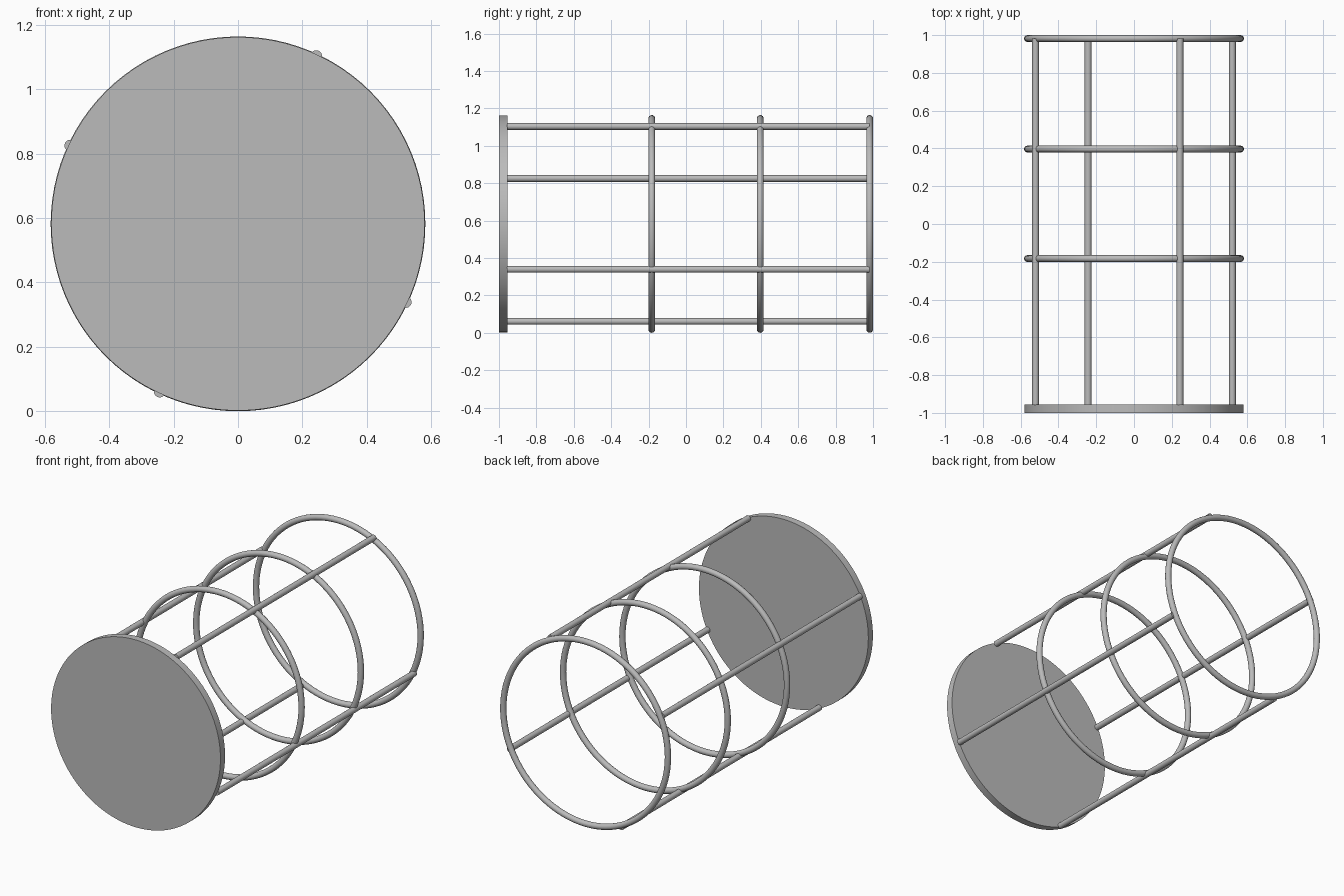
import bpy
import math

cube = bpy.data.objects.get("Cube")
if cube:
    bpy.data.objects.remove(cube, do_unlink=True)

CENTRE_Z = 0.582
TUBE = 0.018          # radius of the wire and rods
RING_Y = {"front_ring": -0.183, "middle_ring": 0.397, "back_ring": 0.982}

# Plain grey metal
grey = bpy.data.materials.new("grey_metal")
grey.use_nodes = True
colour = (0.5, 0.5, 0.5, 1)
grey.diffuse_color = colour
grey.node_tree.nodes["Principled BSDF"].inputs["Base Color"].default_value = colour


def finish(name):
    obj = bpy.context.object
    obj.name = name
    obj.data.materials.append(grey)
    bpy.ops.object.shade_smooth_by_angle(angle=math.radians(35))


def cylinder_along_y(name, x, z, y0, y1, radius, sides):
    bpy.ops.mesh.primitive_cylinder_add(
        vertices=sides, radius=radius, depth=y1 - y0,
        location=(x, (y0 + y1) / 2, z), rotation=(math.pi / 2, 0, 0))
    finish(name)


# Solid end plate
cylinder_along_y("end_plate", 0, CENTRE_Z, -1, -0.955, 0.58, 128)

# Wire hoops
for name, y in RING_Y.items():
    bpy.ops.mesh.primitive_torus_add(
        major_radius=CENTRE_Z - TUBE, minor_radius=TUBE,
        major_segments=96, minor_segments=16,
        location=(0, y, CENTRE_Z), rotation=(math.pi / 2, 0, 0))
    finish(name)

# Four long rods, a quarter turn apart
for i, side in enumerate(("top", "right", "bottom", "left")):
    angle = math.radians(65 + 90 * i)
    cylinder_along_y(side + "_rod", 0.575 * math.cos(angle),
                     CENTRE_Z + 0.575 * math.sin(angle),
                     -0.957, RING_Y["back_ring"], TUBE, 24)
